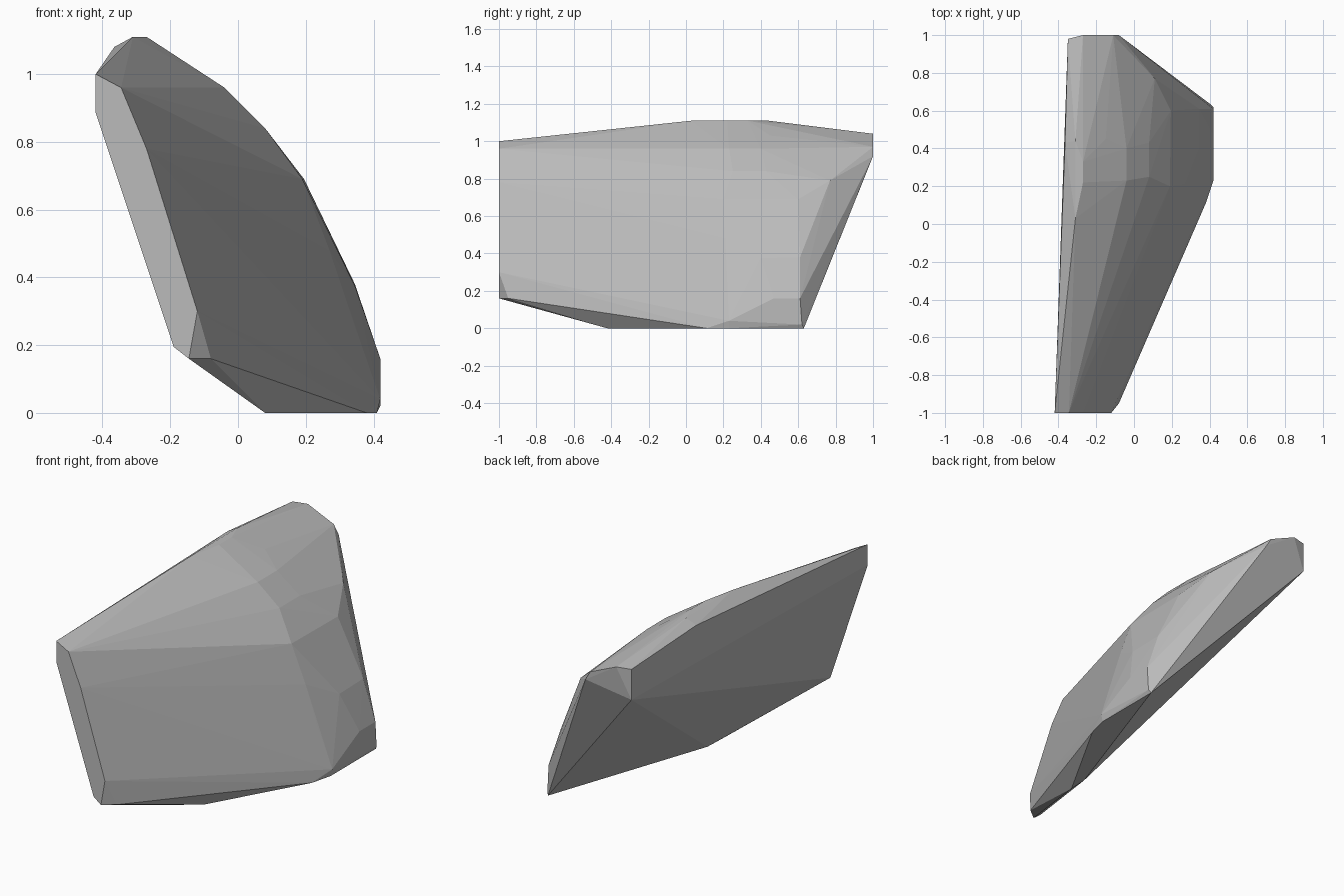
import bpy, bmesh

# Corner points of the faceted boulder, grouped by region
front_end = [(-.42, -1, 1), (-.42, -1, .885), (-.345, -1, .96), (-.27, -1, .78),
             (-.19, -1, .195), (-.145, -1, .16), (-.12, -1, .30), (-.08, -.95, .16)]
base = [(.08, -.42, 0), (.085, -.31, 0), (.38, .11, 0), (.42, .23, .04),
        (.41, .23, 0), (.41, .63, 0), (.42, .62, .02)]
ridge = [(-.365, .43, 1.08), (-.31, .03, 1.11), (-.31, .44, 1.11),
         (-.27, .22, 1.11), (-.27, .33, 1.11), (-.15, .45, 1.03)]
back_end = [(-.35, .98, 1.04), (-.27, 1, 1.04), (-.11, 1, .97),
            (-.08, 1, .92), (-.35, .98, .87)]
bulge = [(-.04, .23, .96), (-.04, .40, .96), (.08, .25, .84), (.08, .43, .84),
         (.11, .77, .79), (.19, .20, .69), (.195, .60, .69), (.27, .21, .48),
         (.345, .61, .38), (.335, .21, .28), (.345, .40, .375),
         (.42, .47, .16), (.42, .61, .16)]

# Wrap the corners in a convex shell
bm = bmesh.new()
for p in front_end + base + ridge + back_end + bulge:
    bm.verts.new(p)
bmesh.ops.convex_hull(bm, input=bm.verts[:])
bmesh.ops.delete(bm, geom=[v for v in bm.verts if not v.link_faces], context='VERTS')
bmesh.ops.recalc_face_normals(bm, faces=bm.faces[:])
mesh = bpy.data.meshes.new("boulder")
bm.to_mesh(mesh)
bm.free()

# Single grey stone colour
stone = bpy.data.materials.new("grey_stone")
stone.diffuse_color = (.5, .5, .5, 1)
mesh.materials.append(stone)
boulder = bpy.data.objects.new("boulder", mesh)
bpy.context.collection.objects.link(boulder)
